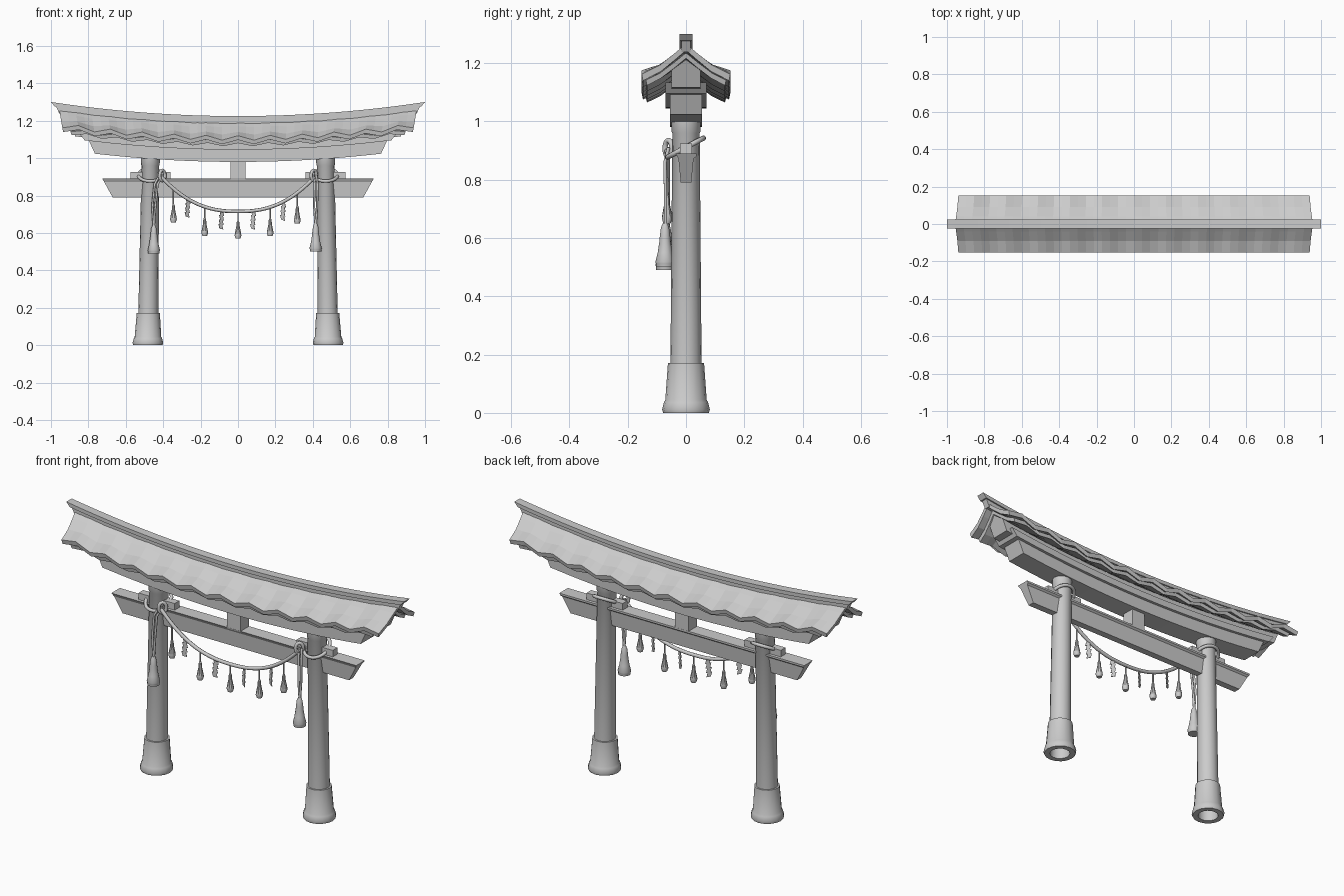
import bpy
from math import sin, cos, pi

if "Cube" in bpy.data.objects:
    bpy.data.objects.remove(bpy.data.objects["Cube"])


def add_mesh(name, verts, faces, smooth=False):
    me = bpy.data.meshes.new(name)
    me.from_pydata(verts, [], faces)
    ob = bpy.data.objects.new(name, me)
    bpy.context.collection.objects.link(ob)
    bpy.ops.object.select_all(action='DESELECT')
    ob.select_set(True)
    bpy.context.view_layer.objects.active = ob
    bpy.ops.object.mode_set(mode='EDIT')
    bpy.ops.mesh.select_all(action='SELECT')
    bpy.ops.mesh.normals_make_consistent(inside=False)
    bpy.ops.object.mode_set(mode='OBJECT')
    if smooth:
        bpy.ops.object.shade_smooth_by_angle(angle=0.6)
    return ob


def beam(name, prof, low, high, n=1, curve=0.0, wave=0.0):
    """Sweep a (y, z) outline along x; half length goes from low (bottom) to high (top)."""
    z0, z1 = min(p[1] for p in prof), max(p[1] for p in prof)
    verts, faces, m = [], [], len(prof)
    for i in range(n + 1):
        t = 2 * i / n - 1
        for y, z in prof:
            x = t * (low + (high - low) * (z - z0) / (z1 - z0))
            ripple = wave * abs(y) / 0.15 * cos(2 * pi * 5.5 * t)
            verts.append((x, y, z + curve * x * x + ripple))
    for i in range(n):
        for j in range(m):
            k = (j + 1) % m
            faces.append((i * m + j, i * m + k, i * m + m + k, i * m + m + j))
    faces += [tuple(range(m)), tuple(range(n * m, n * m + m))]
    return add_mesh(name, verts, faces)


def lathe(name, prof, loc, n=16, lean=0.0, closed=False):
    """Revolve (radius, z) points; lean shears the axis in x with height."""
    verts, faces, m = [], [], len(prof)
    for r, z in prof:
        for k in range(n):
            a = 2 * pi * k / n
            verts.append((loc[0] + r * cos(a) + lean * z, loc[1] + r * sin(a), loc[2] + z))
    for i in range(m if closed else m - 1):
        p, q = i * n, (i + 1) % m * n
        faces += [(p + k, p + (k + 1) % n, q + (k + 1) % n, q + k) for k in range(n)]
    if not closed:
        faces += [tuple(range(n)), tuple(range((m - 1) * n, m * n))]
    return add_mesh(name, verts, faces, True)


def rope(name, pts, r, cyclic=False):
    cu = bpy.data.curves.new(name, 'CURVE')
    cu.dimensions = '3D'
    cu.bevel_depth, cu.bevel_resolution, cu.use_fill_caps = r, 2, True
    s = cu.splines.new('POLY')
    s.points.add(len(pts) - 1)
    for p, co in zip(s.points, pts):
        p.co = (*co, 1)
    s.use_cyclic_u = cyclic
    ob = bpy.data.objects.new(name, cu)
    bpy.context.collection.objects.link(ob)


def box(w, z0, z1):
    return [(-w, z0), (w, z0), (w, z1), (-w, z1)]


def roof_outline(top, thick):
    """Close a half roof line into a two-sided shell outline."""
    upper = [(-y, z) for y, z in reversed(top)] + top[1:]
    return upper + [(y * 0.97, z - thick) for y, z in reversed(upper)]


C = 0.075  # upward sweep of the lintels and roof

# Lintels
beam("lower_lintel", box(0.055, 0.98, 1.052), 0.765, 0.80, 24, C)
beam("lintel_board", box(0.07, 1.045, 1.08), 0.82, 0.85, 24, C)
beam("roof_core", [(-0.05, 1.06), (0.05, 1.06), (0.05, 1.115), (0, 1.15), (-0.05, 1.115)],
     0.87, 0.91, 24, C)

# Roof layers with rippled eaves
beam("roof_underlayer", roof_outline([(0, 1.172), (0.04, 1.143), (0.09, 1.11), (0.138, 1.09)], 0.018),
     0.89, 0.92, 44, C, 0.009)
beam("roof", roof_outline([(0, 1.198), (0.04, 1.168), (0.09, 1.133), (0.152, 1.108)], 0.022),
     0.935, 0.957, 44, C, 0.012)

# Ridge
beam("ridge_base", box(0.016, 1.17, 1.208), 0.955, 0.975, 24, C)
beam("ridge_cap", box(0.023, 1.205, 1.225), 0.98, 1.0, 24, C)

# Tie beam with top lip, centre strut
beam("tie_beam", [(-0.018, 0.79), (0.018, 0.79), (0.026, 0.872), (0.036, 0.88), (0.036, 0.89),
                  (-0.036, 0.89), (-0.026, 0.872)] + [], 0.67, 0.725)
beam("centre_strut", box(0.035, 0.885, 1.0), 0.04, 0.04)

for side, s in (("left", -1), ("right", 1)):
    # Pillar, hollow foot sleeve and wedge
    lean = -s * 0.014
    lathe(side + "_pillar", [(0.054, 0.10), (0.047, 0.96), (0.05, 0.965), (0.05, 1.02)],
          (s * 0.482, 0, 0), lean=lean)
    lathe(side + "_foot", [(0.05, 0), (0.078, 0), (0.082, 0.012), (0.076, 0.036), (0.071, 0.045),
                           (0.062, 0.172), (0.05, 0.172)], (s * 0.482, 0, 0), lean=lean, closed=True)
    wedge = beam(side + "_wedge", box(0.02, 0.888, 0.925), 0.107, 0.107)
    wedge.location.x = s * 0.468

    # Rope around the pillar, with knot loop
    ring = [2 * pi * k / 24 for k in range(24)]
    rope(side + "_rope_loop", [(s * 0.469 + 0.064 * cos(a), 0.062 * sin(a) - 0.002, 0.91 + 0.033 * sin(a))
                               for a in ring], 0.009, True)
    rope(side + "_knot", [(s * 0.405 + 0.014 * cos(a), -0.06 + 0.012 * cos(a), 0.907 + 0.028 * sin(a))
                          for a in ring], 0.009, True)

    # Long hanging cords and large tassel
    tx, tz = (-0.45, 0.49) if s < 0 else (0.415, 0.50)
    for n, dx in (("a", -0.008), ("b", 0.008)):
        rope(side + "_cord_" + n, [(s * 0.412 + dx, -0.06, 0.91), (tx * 0.6 + s * 0.168 + dx, -0.072, 0.86),
                                   (tx + dx, -0.07, 0.74), (tx, -0.07, tz + 0.13)], 0.006)
    lathe(side + "_tassel", [(0.008, 0.15), (0.014, 0.135), (0.018, 0.105), (0.019, 0.09), (0.025, 0.05),
                             (0.033, 0.018), (0.031, 0.012), (0.03, 0.0)], (tx, -0.072, tz), 12)


# Sagging main rope
def sag(x):
    return 0.715 + 0.185 * (abs(x) / 0.41) ** 2.4


ROPE_Y = -0.065
rope("sagging_rope", [(x, ROPE_Y, sag(x)) for x in [0.41 * (k / 16 - 1) for k in range(33)]], 0.0095)

# Small tassels
for i, (x, drop) in enumerate([(-0.345, 0.18), (-0.178, 0.155), (0, 0.145), (0.172, 0.155), (0.317, 0.165)]):
    z = sag(x) - drop
    rope(f"small_cord_{i}", [(x, ROPE_Y, sag(x)), (x, ROPE_Y, z + 0.07)], 0.004)
    lathe(f"small_tassel_{i}", [(0.005, 0.095), (0.008, 0.085), (0.009, 0.066), (0.017, 0.025),
                                (0.018, 0.015), (0.013, 0)], (x, ROPE_Y, z), 10)

# Zigzag paper streamers
for i, x in enumerate((-0.27, -0.09, 0.08, 0.24)):
    s = 1 if x > 0 else -1
    left = []
    for k in range(4):
        left += [(-0.012 + 0.002 * k, -0.024 * k), (-0.018 + 0.002 * k, -0.024 * (k + 1))]
    outline = left + [(u + 0.022, v + 0.006) for u, v in reversed(left)]
    ob = beam(f"streamer_{i}", outline, 0.002, 0.002)
    ob.rotation_euler.z = pi / 2 - s * 0.5
    ob.location = (x, ROPE_Y, sag(x) - 0.005)
